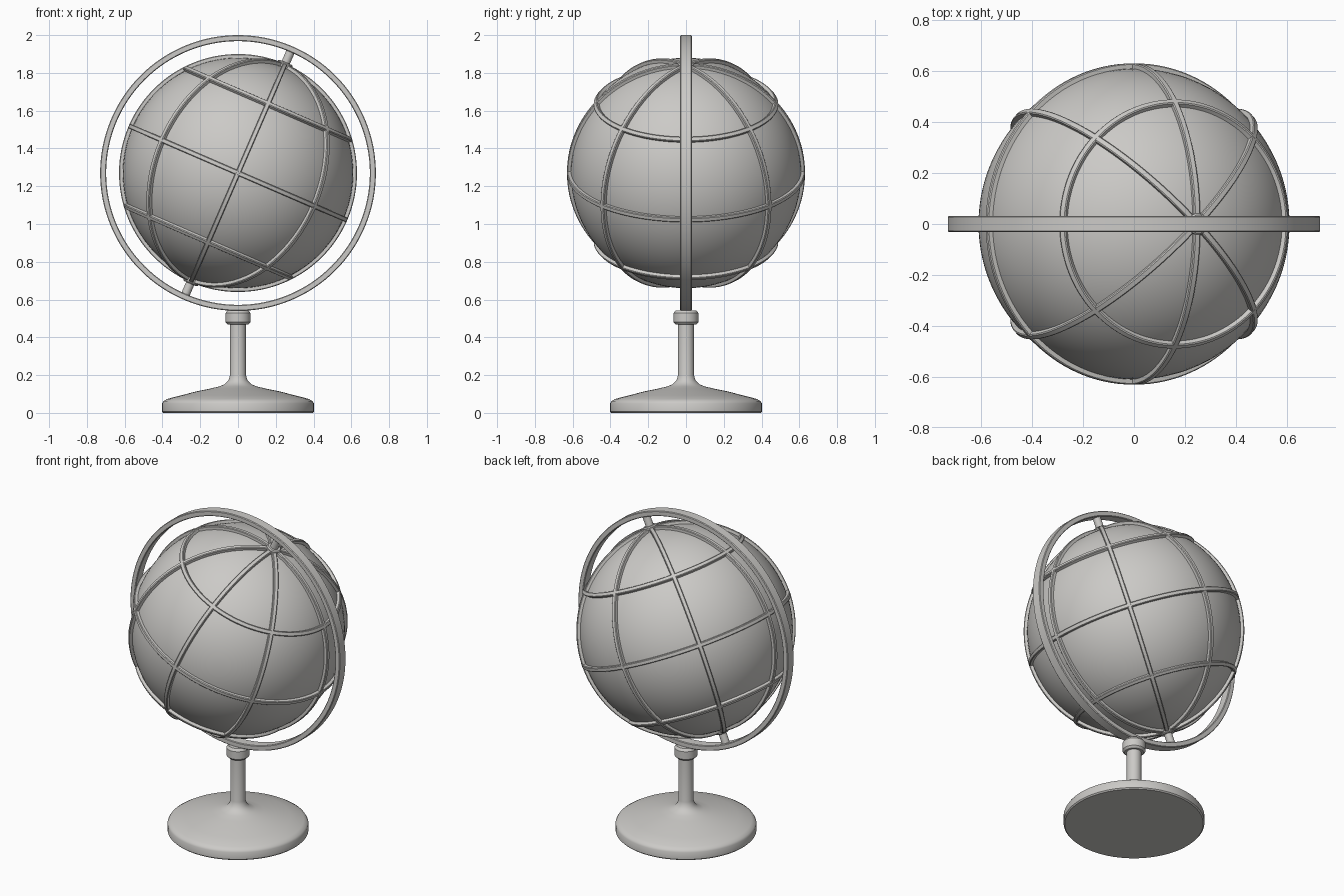
import bpy, math
from mathutils import Matrix, Vector

if "Cube" in bpy.data.objects:
    bpy.data.objects.remove(bpy.data.objects["Cube"])

C = Vector((0, 0, 1.27))          # globe centre
TILT = math.radians(23.4)         # axis leans towards +x
R = 0.61                          # globe radius

grey = bpy.data.materials.new("warm grey")
grey.diffuse_color = (0.6, 0.59, 0.57, 1)
grey.use_nodes = True
grey.node_tree.nodes["Principled BSDF"].inputs["Base Color"].default_value = grey.diffuse_color
TILTED = Matrix.Translation(C) @ Matrix.Rotation(TILT, 4, 'Y')


def lathe(name, profile, matrix, closed=False, seg=96):
    """Revolve an (r, z) profile about local z; points at r = 0 become poles."""
    verts, faces, rings = [], [], []
    for r, z in profile:
        n = 1 if r == 0 else seg
        rings.append((len(verts), n))
        for i in range(n):
            a = 2 * math.pi * i / seg
            verts.append((r * math.cos(a), r * math.sin(a), z))
    pairs = list(zip(rings, rings[1:]))
    if closed:
        pairs.append((rings[-1], rings[0]))
    for (a, na), (b, nb) in pairs:
        for i in range(seg):
            j = (i + 1) % seg
            f = [a + i % na, a + j % na, b + j % nb, b + i % nb]
            faces.append(list(dict.fromkeys(f)))
    me = bpy.data.meshes.new(name)
    me.from_pydata(verts, [], faces)
    me.materials.append(grey)
    ob = bpy.data.objects.new(name, me)
    bpy.context.collection.objects.link(ob)
    ob.matrix_world = matrix
    bpy.ops.object.select_all(action='DESELECT')
    ob.select_set(True)
    bpy.context.view_layer.objects.active = ob
    bpy.ops.object.shade_smooth_by_angle(angle=math.radians(35))
    return ob


def band(name, r0, r1, half, z, bev, matrix):
    """Flat ring with slightly chamfered outer and inner edges."""
    prof = [(r0, z - half + bev), (r0 + bev, z - half), (r1 - bev, z - half), (r1, z - half + bev),
            (r1, z + half - bev), (r1 - bev, z + half), (r0 + bev, z + half), (r0, z + half - bev)]
    return lathe(name, prof, matrix, True, 128)


# Globe ball
ball = [(0, -R)] + [(R * math.cos(t), R * math.sin(t))
                    for t in (math.radians(-90 + 180 * k / 48) for k in range(1, 48))] + [(0, R)]
lathe("globe", ball, TILTED)

# Raised latitude ribs
for label, lat in (("south", -40), ("equator", 0), ("north", 40)):
    t = math.radians(lat)
    prof = []
    for dr, w in ((-0.012, -0.013), (0.016, -0.013), (0.02, -0.009),
                  (0.02, 0.009), (0.016, 0.013), (-0.012, 0.013)):
        prof.append(((R + dr) * math.cos(t) - w * math.sin(t), (R + dr) * math.sin(t) + w * math.cos(t)))
    lathe("latitude_rib_" + label, prof, TILTED, True, 128)

# Raised meridian ribs: four full circles through the poles
for k in range(4):
    m = TILTED @ Matrix.Rotation(math.radians(45 * k), 4, 'Z') @ Matrix.Rotation(math.pi / 2, 4, 'X')
    band("meridian_rib_%d" % (k + 1), R - 0.012, R + 0.02, 0.013, 0, 0.004, m)

# Axle pins with collars at each pole
for label, flip in (("top", 0), ("bottom", math.pi)):
    m = TILTED @ Matrix.Rotation(flip, 4, 'X')
    lathe("axle_pin_" + label, [(0, 0.58), (0.023, 0.58), (0.023, 0.71), (0, 0.71)], m, seg=32)
    lathe("axle_collar_" + label, [(0, 0.59), (0.042, 0.59), (0.042, 0.632), (0.036, 0.638), (0, 0.638)], m, seg=32)

# Outer support ring
band("support_ring", 0.698, 0.73, 0.031, 0, 0.004, Matrix.Translation(C) @ Matrix.Rotation(math.pi / 2, 4, 'X'))

# Turned stand
I = Matrix.Identity(4)
lathe("stand", [(0, 0), (0.395, 0), (0.402, 0.007), (0.402, 0.05), (0.395, 0.062), (0.375, 0.074),
                (0.30, 0.093), (0.22, 0.114), (0.15, 0.128), (0.10, 0.14), (0.07, 0.152), (0.05, 0.172),
                (0.042, 0.2), (0.042, 0.5), (0, 0.5)], I)
lathe("stand_collar", [(0, 0.468), (0.055, 0.468), (0.066, 0.48), (0.066, 0.528), (0.055, 0.543), (0, 0.543)], I, seg=64)
